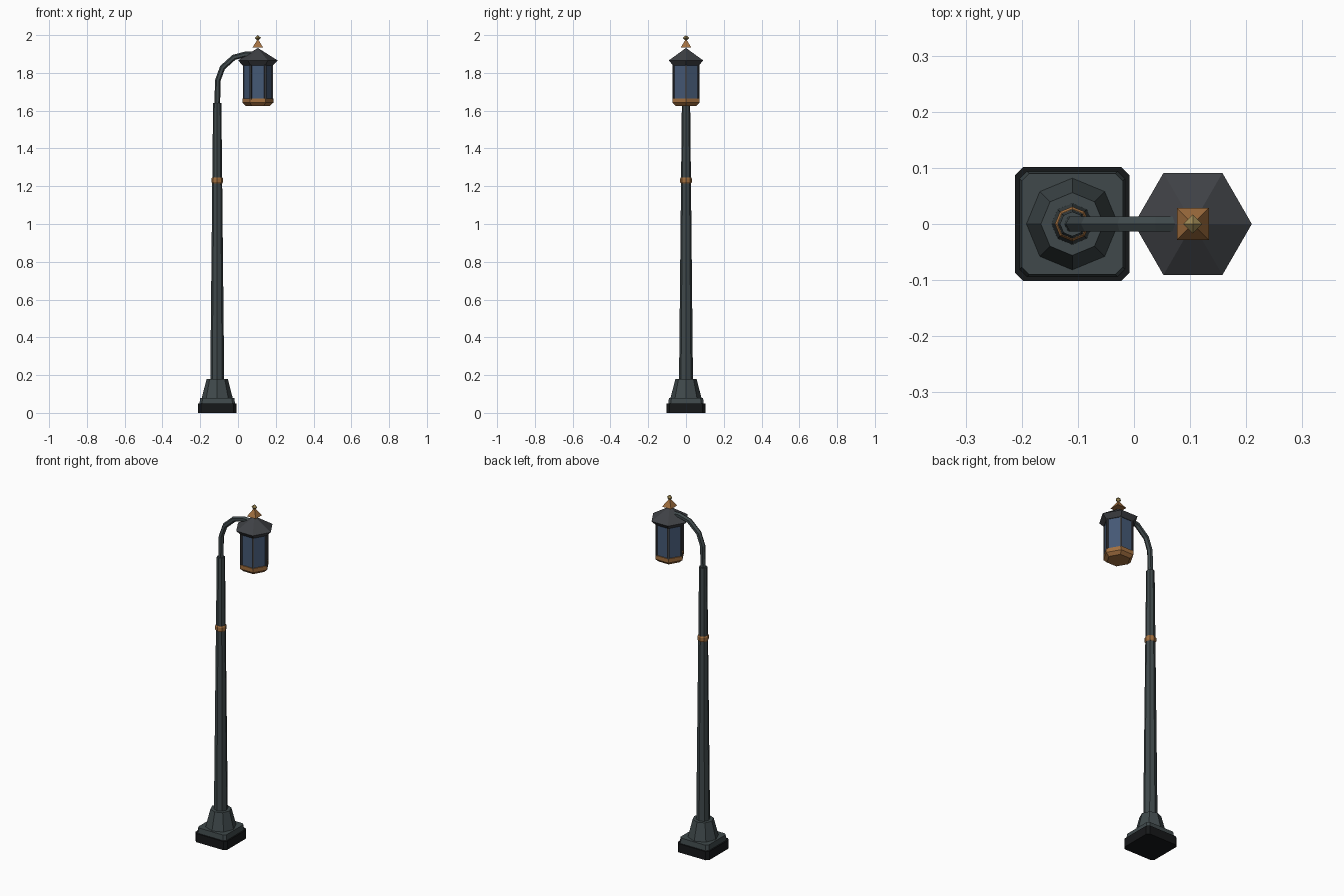
import bpy, bmesh
from math import cos, sin, pi, radians
from mathutils import Vector

if "Cube" in bpy.data.objects:
    bpy.data.objects.remove(bpy.data.objects["Cube"])


def material(name, rgb):
    m = bpy.data.materials.new(name)
    m.diffuse_color = (*rgb, 1)
    m.use_nodes = True
    m.node_tree.nodes["Principled BSDF"].inputs["Base Color"].default_value = m.diffuse_color
    return m


IRON = material("iron", (0.05, 0.066, 0.07))
BLACK = material("black_iron", (0.008, 0.009, 0.01))
ROOF = material("roof_iron", (0.05, 0.053, 0.06))
GLASS = material("blue_glass", (0.06, 0.1, 0.18))
COPPER = material("copper", (0.36, 0.16, 0.05))
BRASS = material("brass", (0.34, 0.25, 0.09))
POST_X, LAMP_X = -0.11, 0.105


def loft(name, rings, mat):
    """Skin equal-length rings of points and cap both ends."""
    bm = bmesh.new()
    vs = [[bm.verts.new(p) for p in ring] for ring in rings]
    n = len(vs[0])
    for a, b in zip(vs, vs[1:]):
        for i in range(n):
            j = (i + 1) % n
            bm.faces.new((a[i], a[j], b[j], b[i]))
    bm.faces.new(vs[0][::-1])
    bm.faces.new(vs[-1])
    bmesh.ops.remove_doubles(bm, verts=bm.verts, dist=1e-5)
    bmesh.ops.recalc_face_normals(bm, faces=bm.faces)
    me = bpy.data.meshes.new(name)
    bm.to_mesh(me)
    bm.free()
    me.materials.append(mat)
    ob = bpy.data.objects.new(name, me)
    bpy.context.collection.objects.link(ob)
    return ob


def turned(name, x, sides, profile, mat, phase=0, y=0):
    """Faceted upright form from (radius, z) pairs."""
    ang = [phase + 2 * pi * i / sides for i in range(sides)]
    return loft(name, [[(x + r * cos(a), y + r * sin(a), z) for a in ang]
                       for r, z in profile], mat)


def chamfered_block(name, profile, c, mat):
    """Square block with cut corners from (half width, z) pairs."""
    rings = []
    for h, z in profile:
        k = h - c
        pts = [(h, -k), (h, k), (k, h), (-k, h), (-h, k), (-h, -k), (-k, -h), (k, -h)]
        rings.append([(POST_X + px, py, z) for px, py in pts])
    return loft(name, rings, mat)


# Base and post
chamfered_block("base_plinth", [(0.102, 0), (0.102, 0.05)], 0.015, BLACK)
chamfered_block("upper_plinth", [(0.094, 0.05), (0.09, 0.08)], 0.013, IRON)
turned("post_foot", POST_X, 8, [(0.083, 0.075), (0.056, 0.18)], IRON)
turned("post", POST_X, 8, [(0.037, 0.17), (0.022, 1.64)], IRON)
turned("post_band", POST_X, 8,
       [(0.027, 1.215), (0.031, 1.222), (0.031, 1.24), (0.027, 1.247)], COPPER)

# Curved arm: six-sided tube swept along a bend
path = [Vector((x, 0, z)) for x, z in
        [(-0.11, 1.62), (-0.107, 1.76), (-0.082, 1.828),
         (-0.022, 1.882), (0.04, 1.898), (0.075, 1.897)]]
rings = []
for i, p in enumerate(path):
    t = (path[min(i + 1, len(path) - 1)] - path[max(i - 1, 0)]).normalized()
    side = Vector((-t.z, 0, t.x))
    rings.append([p + 0.015 * (side * cos(a) + Vector((0, 1, 0)) * sin(a))
                  for a in [2 * pi * k / 6 for k in range(6)]])
loft("arm", rings, IRON)

# Lantern
turned("lantern_bottom", LAMP_X, 6, [(0.063, 1.625), (0.082, 1.642), (0.082, 1.665)], COPPER)
turned("lantern_glass", LAMP_X, 6, [(0.076, 1.66), (0.076, 1.845)], GLASS)
for i in range(6):
    a = radians(60 * i)
    turned(f"lantern_bar_{i + 1}", LAMP_X + 0.074 * cos(a), 4,
           [(0.008, 1.66), (0.008, 1.845)], ROOF, a + pi / 4, 0.074 * sin(a))
turned("lantern_roof", LAMP_X, 6, [(0.08, 1.84), (0.105, 1.866), (0, 1.932)], ROOF)

# Finial
turned("finial_cap", LAMP_X, 4, [(0.04, 1.934), (0, 1.98)], COPPER, pi / 4)
turned("finial_tip", LAMP_X, 4, [(0, 1.968), (0.017, 1.985), (0, 2.0)], BRASS)
